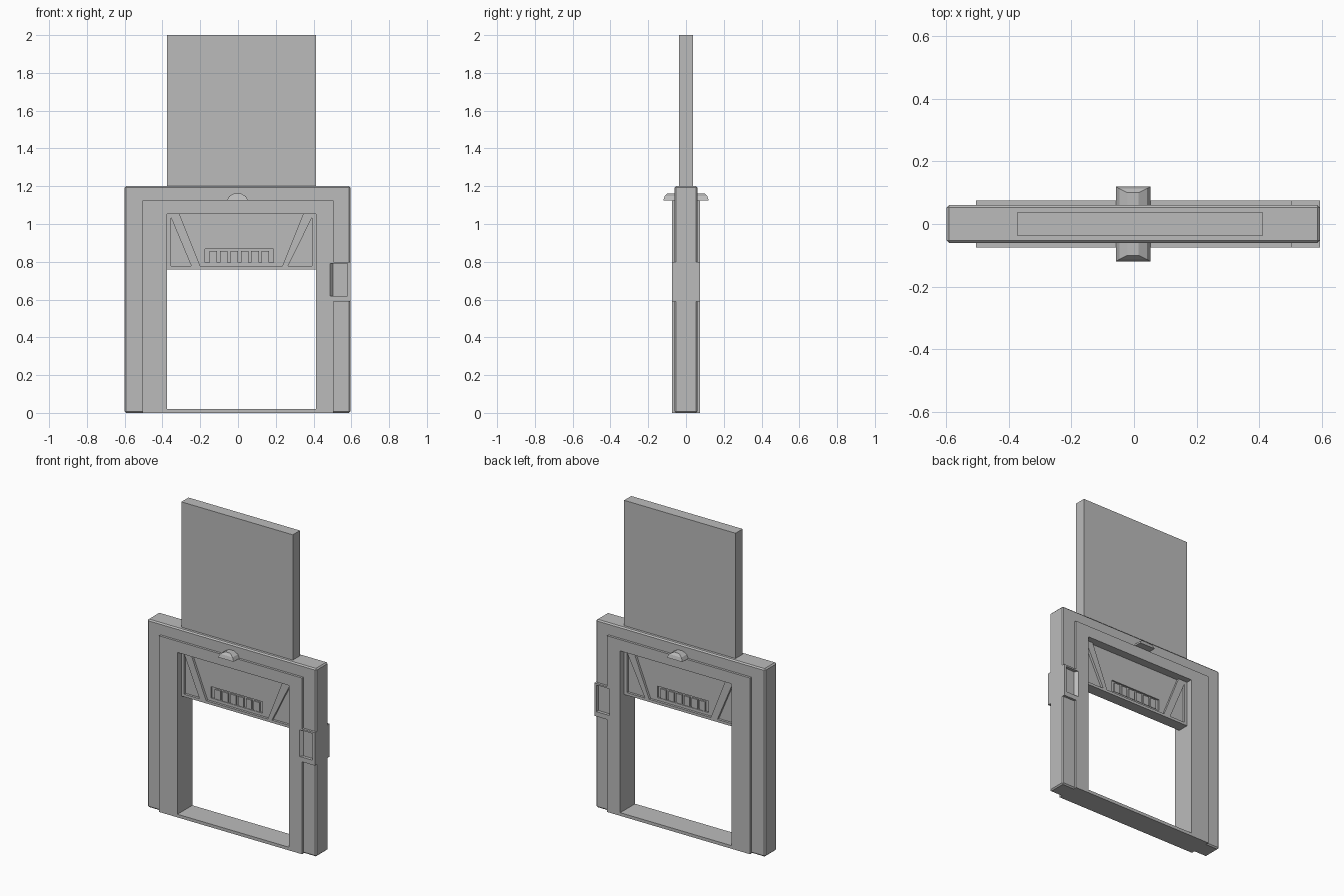
import bpy, bmesh

if "Cube" in bpy.data.objects:
    bpy.data.objects.remove(bpy.data.objects["Cube"], do_unlink=True)


def material(name, value):
    m = bpy.data.materials.new(name)
    m.use_nodes = True
    colour = (value, value, value, 1)
    m.diffuse_color = colour
    m.node_tree.nodes["Principled BSDF"].inputs["Base Color"].default_value = colour
    return m


grey = material("grey metal", 0.5)


def loft(name, rings, bevel=0):
    """Solid skinned through rings of equal point count."""
    bm = bmesh.new()
    loops = [[bm.verts.new(p) for p in ring] for ring in rings]
    n = len(loops[0])
    for a, b in zip(loops, loops[1:]):
        for i in range(n):
            j = (i + 1) % n
            bm.faces.new((a[i], a[j], b[j], b[i]))
    bm.faces.new(loops[0][::-1])
    bm.faces.new(loops[-1])
    bmesh.ops.recalc_face_normals(bm, faces=bm.faces)
    if bevel:
        bmesh.ops.bevel(bm, geom=bm.edges[:], offset=bevel, segments=1, affect='EDGES')
    me = bpy.data.meshes.new(name)
    bm.to_mesh(me)
    bm.free()
    me.materials.append(grey)
    ob = bpy.data.objects.new(name, me)
    bpy.context.collection.objects.link(ob)
    return ob


def prism(name, outline, y0, y1, bevel=0):
    return loft(name, [[(x, y, z) for x, z in outline] for y in (y0, y1)], bevel)


def rect(x0, x1, z0, z1):
    return [(x0, z0), (x1, z0), (x1, z1), (x0, z1)]


def combine(target, others, operation):
    """Apply booleans and discard the helper solids."""
    for o in others:
        o.hide_render = True
        mod = target.modifiers.new("boolean", 'BOOLEAN')
        mod.operation = operation
        mod.solver = 'EXACT'
        mod.object = o
    bpy.context.view_layer.update()
    graph = bpy.context.evaluated_depsgraph_get()
    mesh = bpy.data.meshes.new_from_object(target.evaluated_get(graph))
    target.modifiers.clear()
    target.data = mesh
    for o in others:
        bpy.data.objects.remove(o, do_unlink=True)


# Door frame: chamfered body plus thicker inner surround with a control tab
frame = prism("door_frame", rect(-0.6, 0.595, 0, 1.2), -0.06, 0.06, 0.008)
surround = prism("surround", [(-0.505, 0), (0.505, 0), (0.505, 0.59), (0.595, 0.59),
                              (0.595, 0.8), (0.505, 0.8), (0.505, 1.125), (-0.505, 1.125)],
                 -0.075, 0.075)
combine(frame, [surround], 'UNION')

# Doorway and the control recesses with one sloping side
cutters = [prism("doorway_cutter", rect(-0.375, 0.412, 0.02, 1.053), -0.2, 0.2)]
for s in (-1, 1):
    floor = [(x, s * 0.055, z) for x, z in rect(0.503, 0.58, 0.62, 0.79)]
    mouth = [(x, s * 0.08, z) for x, z in rect(0.482, 0.58, 0.62, 0.79)]
    cutters.append(loft("control_cutter", [floor, mouth]))
combine(frame, cutters, 'DIFFERENCE')

# Sliding door with recessed centre, corner triangles and vent pocket
door = prism("sliding_door", rect(-0.375, 0.412, 0.76, 2), -0.036, 0.036)
recesses = [
    [(-0.31, 1.053), (-0.2, 0.777), (0.235, 0.777), (0.345, 1.053)],
    [(-0.355, 1.035), (-0.355, 0.777), (-0.247, 0.777)],
    [(0.392, 1.035), (0.392, 0.777), (0.265, 0.777)],
]
pockets = []
for s in (-1, 1):
    for outline in recesses:
        pockets.append(prism("door_cutter", outline, s * 0.021, s * 0.06))
    pockets.append(prism("vent_cutter", rect(-0.175, 0.187, 0.795, 0.868), s * 0.011, s * 0.05))
combine(door, pockets, 'DIFFERENCE')

for s, side in ((-1, "front"), (1, "back")):
    # Row of vent blocks
    for i in range(6):
        x = -0.15 + i * 0.055
        prism(f"{side}_vent_block_{i + 1}", rect(x, x + 0.04, 0.797, 0.857), s * 0.008, s * 0.021)
    # Faceted lamp above the doorway
    rings = []
    for half, y, z in ((0.055, 0.12, 1.125), (0.044, 0.113, 1.147), (0.018, 0.1, 1.162)):
        rings.append([(-0.003 - half, s * 0.05, z), (-0.003 + half, s * 0.05, z),
                      (-0.003 + half, s * y, z), (-0.003 - half, s * y, z)])
    loft(f"{side}_lamp", rings)
